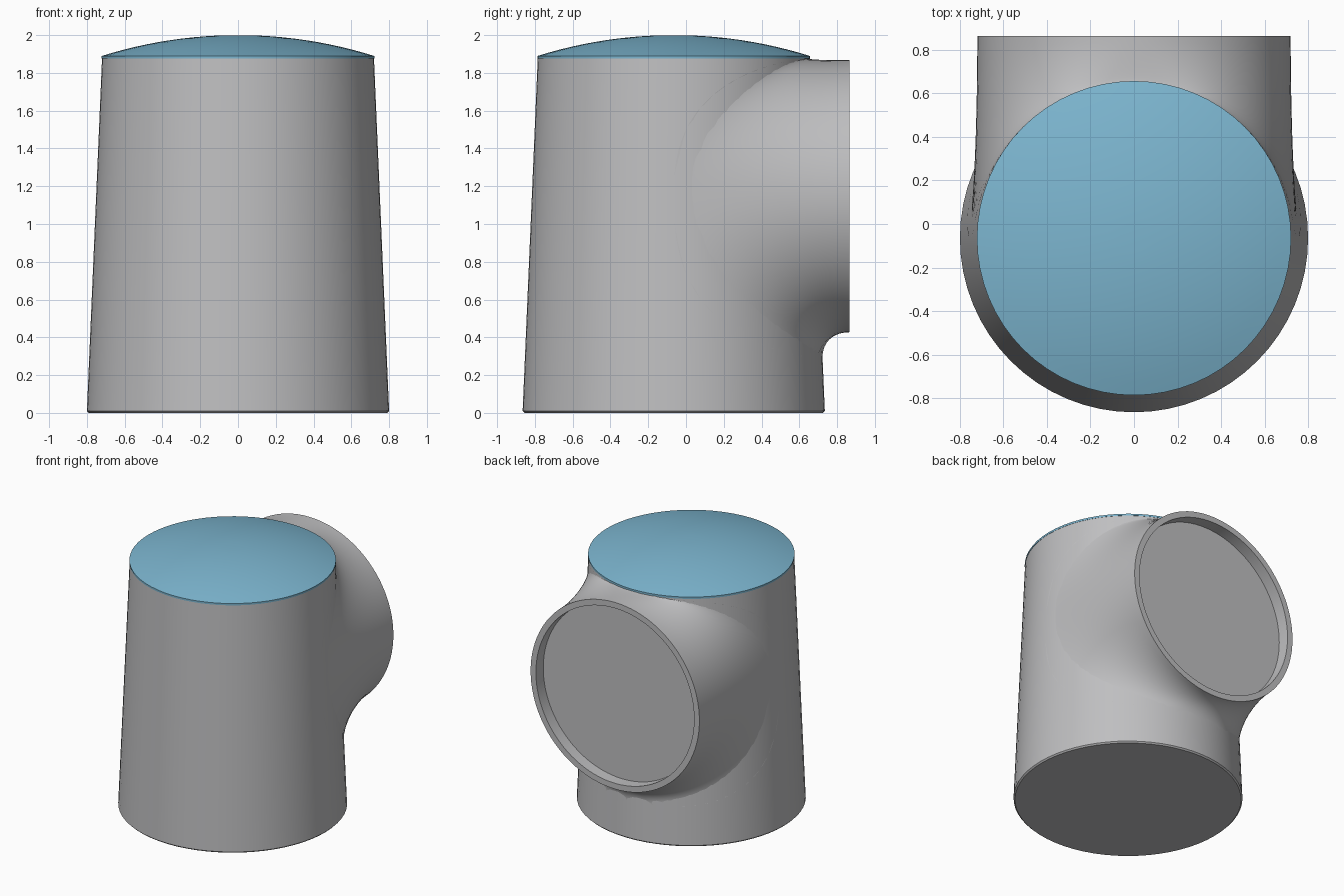
import bpy
import math
from mathutils import Vector

cube = bpy.data.objects.get("Cube")
if cube:
    bpy.data.objects.remove(cube)

CY = -0.065          # body axis in y
RIM = 1.875          # height of the body top
PORT_Y, PORT_Z, PORT_R = 0.865, 1.147, 0.72
SIDES = 64


def material(name, colour):
    mat = bpy.data.materials.new(name)
    mat.use_nodes = True
    mat.diffuse_color = colour
    mat.node_tree.nodes["Principled BSDF"].inputs["Base Color"].default_value = colour
    return mat


grey = material("light grey", (0.52, 0.52, 0.53, 1))
blue = material("soft blue", (0.2, 0.46, 0.62, 1))


def loft(name, rings, mat, cap_start=False, cap_end=False):
    """Skin closed rings of equal size into one smooth surface."""
    n = len(rings[0])
    verts = [v for ring in rings for v in ring]
    faces = []
    for r in range(len(rings) - 1):
        for i in range(n):
            j = (i + 1) % n
            faces.append((r * n + i, r * n + j, (r + 1) * n + j, (r + 1) * n + i))
    if cap_start:
        faces.append(tuple(reversed(range(n))))
    if cap_end:
        faces.append(tuple(range(len(verts) - n, len(verts))))
    mesh = bpy.data.meshes.new(name)
    mesh.from_pydata(verts, [], faces)
    mesh.materials.append(mat)
    obj = bpy.data.objects.new(name, mesh)
    bpy.context.collection.objects.link(obj)
    bpy.ops.object.select_all(action="DESELECT")
    obj.select_set(True)
    bpy.context.view_layer.objects.active = obj
    bpy.ops.object.shade_smooth_by_angle(angle=math.radians(35))
    return obj


def level_ring(radius, z):
    angles = [math.tau * i / SIDES for i in range(SIDES)]
    return [(radius * math.cos(a), CY + radius * math.sin(a), z) for a in angles]


def body_radius(z):
    return 0.8 - 0.08 * z / RIM


def on_body(phi, z):
    r = body_radius(z)
    return Vector((r * math.sin(phi), CY + r * math.cos(phi), z))


# Tapered body with a small bevel at the foot
loft("body", [level_ring(0.79, 0), level_ring(0.8, 0.01), level_ring(0.72, RIM)],
     grey, cap_start=True, cap_end=True)

# Shallow domed lid with a thin upright edge
cap_h, cap_r = 0.11, 0.72
sphere_r = (cap_r ** 2 + cap_h ** 2) / (2 * cap_h)
lid = [level_ring(cap_r + 0.002, RIM)]
for k in range(12):
    r = cap_r * (1 - k / 12) + 0.002
    lid.append(level_ring(r, 2 - sphere_r + math.sqrt(sphere_r ** 2 - r ** 2)))
loft("lid", lid, blue, cap_start=True, cap_end=True)


# Round side port, blended into the body along curved spokes
def signed_power(v, p):
    return math.copysign(abs(v) ** p, v)


def blend_spoke(t, steps=14):
    c, s = math.cos(t), math.sin(t)
    reach = 0.86 if s < 0 else RIM - PORT_Z
    foot_phi = math.pi / 2 * signed_power(c, 0.65)
    foot_z = PORT_Z + reach * signed_power(s, 0.8)
    port_z = PORT_Z + PORT_R * s
    port_phi = math.asin(PORT_R * c / body_radius(port_z))
    start = on_body(foot_phi, foot_z)
    corner = on_body(port_phi, port_z)
    end = Vector((PORT_R * c, PORT_Y, port_z))
    h1 = on_body(foot_phi + 0.6 * (port_phi - foot_phi), foot_z + 0.6 * (port_z - foot_z))
    h2 = end.lerp(corner, 0.6)
    points = []
    for k in range(steps + 1):
        u = k / steps
        w = 1 - u
        points.append(start * w ** 3 + h1 * 3 * w * w * u + h2 * 3 * w * u * u + end * u ** 3)
    return points


def port_ring(radius, y):
    return [(radius * math.cos(t), y, PORT_Z + radius * math.sin(t)) for t in port_angles]


port_angles = [-math.tau * i / 96 for i in range(96)]
spokes = [blend_spoke(t) for t in port_angles]
loft("port_blend", list(zip(*spokes)), grey)

# Port lip, recess wall and recessed back plate
loft("port_lip", [port_ring(PORT_R, PORT_Y), port_ring(0.675, PORT_Y),
                  port_ring(0.675, PORT_Y - 0.09)], grey, cap_end=True)
